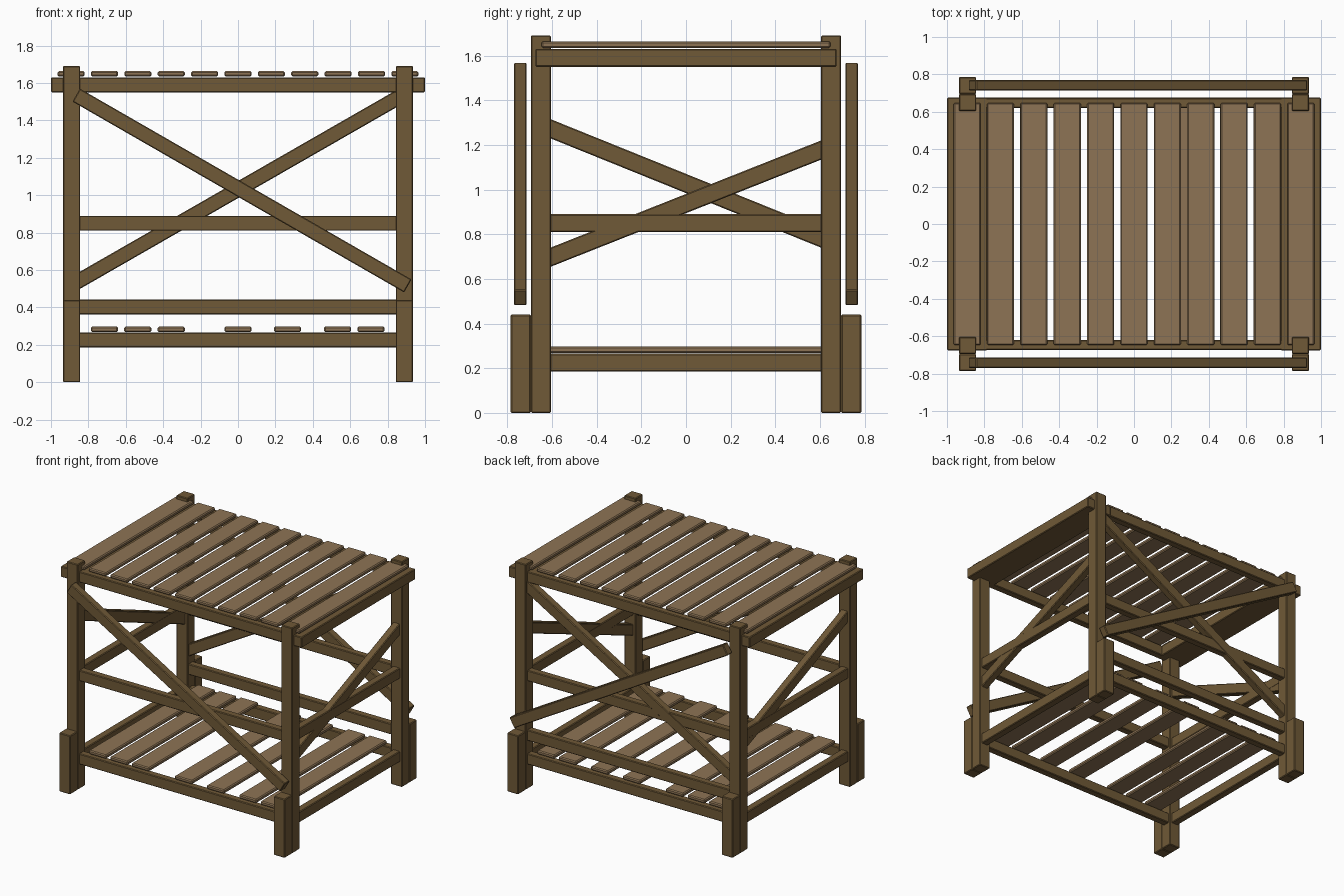
import bpy, bmesh, math
from mathutils import Matrix

if "Cube" in bpy.data.objects:
    bpy.data.objects.remove(bpy.data.objects["Cube"])


def material(name, color):
    m = bpy.data.materials.new(name)
    m.diffuse_color = color
    m.use_nodes = True
    m.node_tree.nodes["Principled BSDF"].inputs["Base Color"].default_value = m.diffuse_color
    return m


FRAME = material("frame_wood", (0.16, 0.10, 0.038, 1))
PLANK = material("plank_wood", (0.27, 0.175, 0.09, 1))


def beam(name, x, y, z, mat=FRAME, bevel=0.005, rot=None):
    """Bevelled timber from (min, max) ranges, optionally turned about its centre."""
    rng = (x, y, z)
    bm = bmesh.new()
    bmesh.ops.create_cube(bm, size=1)
    bmesh.ops.scale(bm, vec=[b - a for a, b in rng], verts=bm.verts)
    bmesh.ops.bevel(bm, geom=bm.edges[:], offset=bevel, segments=1, affect='EDGES')
    if rot:
        bmesh.ops.rotate(bm, matrix=rot, verts=bm.verts)
    me = bpy.data.meshes.new(name)
    bm.to_mesh(me)
    bm.free()
    me.materials.append(mat)
    ob = bpy.data.objects.new(name, me)
    ob.location = [(a + b) / 2 for a, b in rng]
    bpy.context.collection.objects.link(ob)
    return ob


def span(c, w):
    return (c - w / 2, c + w / 2)


def brace(name, axis, p, q, across, depth, width=0.08):
    """Diagonal timber from p to q, each (horizontal, z), in the x-z or y-z plane."""
    du, dz = q[0] - p[0], q[1] - p[1]
    length, ang = math.hypot(du, dz), math.atan2(dz, du)
    u = span((p[0] + q[0]) / 2, length)
    z = span((p[1] + q[1]) / 2, width)
    v = span(across, depth)
    if axis == 'X':
        beam(name, u, v, z, rot=Matrix.Rotation(-ang, 3, 'Y'))
    else:
        beam(name, v, u, z, rot=Matrix.Rotation(ang, 3, 'X'))


# Corner posts with short outer foot blocks
for sx, side in ((-1, "left"), (1, "right")):
    for sy, end in ((-1, "front"), (1, "back")):
        x = span(sx * 0.89, 0.093)
        beam(f"{end}_{side}_post", x, span(sy * 0.65, 0.09), (0, 1.69))
        beam(f"{end}_{side}_foot", x, span(sy * 0.74, 0.09), (0, 0.44))

# Long rails on front and back
for sy, end in ((-1, "front"), (1, "back")):
    beam(f"{end}_top_rail", (-0.99, 0.99), span(sy * 0.647, 0.055), (1.55, 1.63))
    beam(f"{end}_middle_rail", (-0.86, 0.86), span(sy * 0.647, 0.055), (0.81, 0.89))
    beam(f"{end}_shelf_rail", (-0.86, 0.86), span(sy * 0.647, 0.055), (0.185, 0.265))
    # Outer diagonal brace
    brace(f"{end}_outer_brace", 'X', (-0.865, 1.535), (0.908, 0.515), sy * 0.742, 0.057)
beam("back_low_rail", (-0.86, 0.86), span(0.647, 0.055), (0.363, 0.443))
brace("back_inner_brace", 'X', (-0.88, 0.525), (0.88, 1.535), 0.65, 0.055)

# End rails and the wide planks carrying the table top
for sx, side in ((-1, "left"), (1, "right")):
    beam(f"{side}_top_plank", span(sx * 0.892, 0.216), (-0.675, 0.675), (1.55, 1.63))
    for part, z in (("middle", 0.81), ("shelf", 0.185)):
        beam(f"{side}_{part}_rail", span(sx * 0.89, 0.057), (-0.62, 0.62), (z, z + 0.08))
brace("right_brace", 'Y', (-0.63, 0.688), (0.63, 1.187), 0.89, 0.055)
brace("left_brace", 'Y', (-0.63, 1.282), (0.63, 0.773), -0.89, 0.055)

# Table top slats
for i in range(11):
    beam(f"top_slat_{i + 1}", span((i - 5) * 0.1785, 0.145), (-0.648, 0.648),
         (1.635, 1.663), PLANK, 0.007)

# Unevenly spaced shelf slats
for i, c in enumerate((-0.714, -0.536, -0.357, 0.0, 0.265, 0.532, 0.711)):
    beam(f"shelf_slat_{i + 1}", span(c, 0.145), (-0.648, 0.648),
         (0.268, 0.297), PLANK, 0.007)
